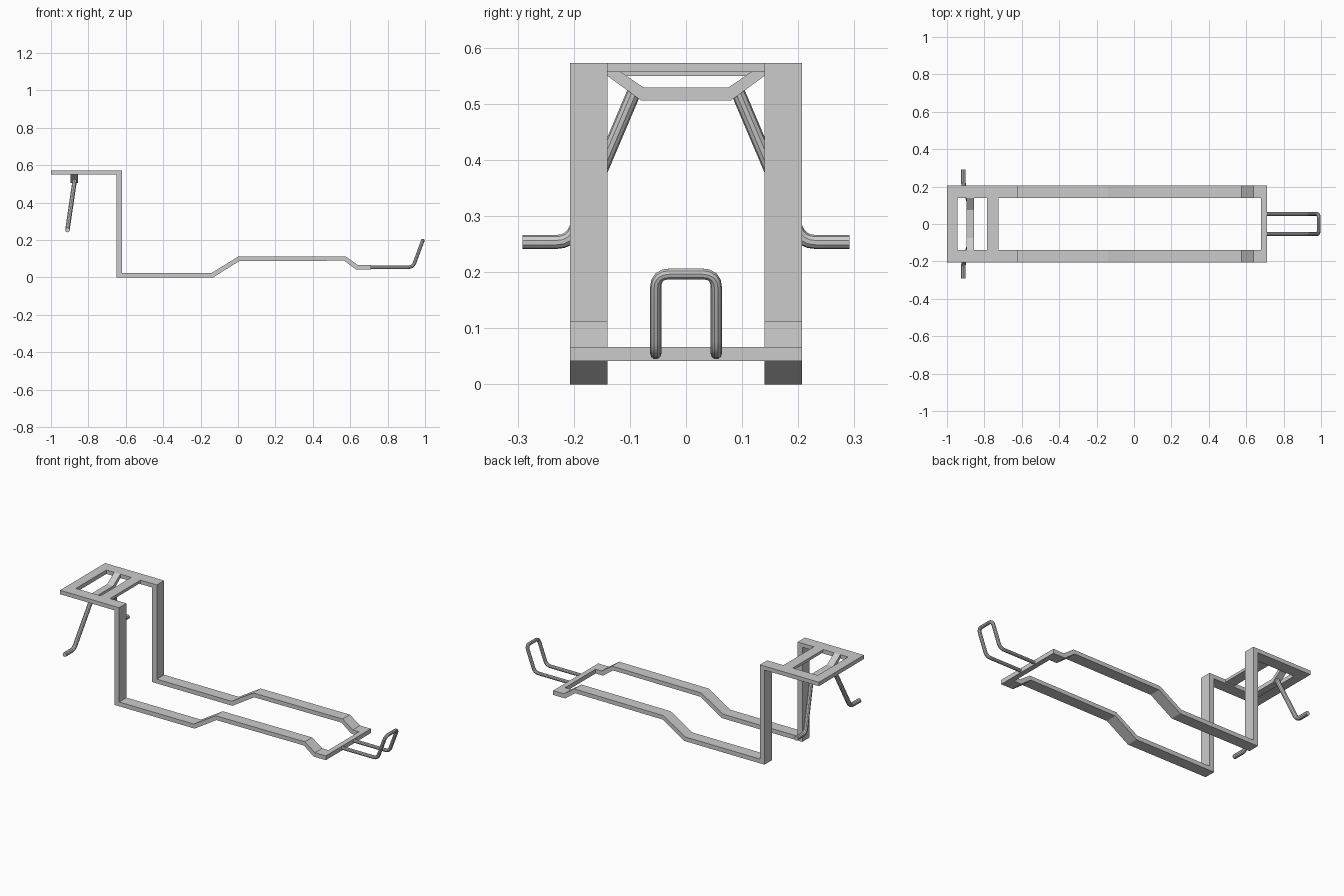
import bpy
from mathutils import Vector

if "Cube" in bpy.data.objects:
    bpy.data.objects.remove(bpy.data.objects["Cube"])


def add_object(name, data):
    ob = bpy.data.objects.new(name, data)
    bpy.context.collection.objects.link(ob)
    return ob


def prism(name, profile, axis, lo, hi):
    """Extrude a closed 2D profile: axis 'y' uses (x, z), axis 'x' uses (y, z)."""
    place = (lambda a, b, t: (a, t, b)) if axis == 'y' else (lambda a, b, t: (t, a, b))
    n = len(profile)
    verts = [place(a, b, t) for t in (lo, hi) for a, b in profile]
    faces = [list(range(n)), list(range(2 * n - 1, n - 1, -1))]
    faces += [(i, i + n, (i + 1) % n + n, (i + 1) % n) for i in range(n)]
    me = bpy.data.meshes.new(name)
    me.from_pydata(verts, [], faces)
    ob = add_object(name, me)
    bpy.context.view_layer.objects.active = ob
    ob.select_set(True)
    bpy.ops.object.mode_set(mode='EDIT')
    bpy.ops.mesh.select_all(action='SELECT')
    bpy.ops.mesh.normals_make_consistent(inside=False)
    bpy.ops.object.mode_set(mode='OBJECT')
    ob.select_set(False)
    return ob


def rounded(points, r, steps=4):
    """Replace the inner corners of a path by small arcs."""
    pts = [Vector(p) for p in points]
    out = [pts[0]]
    for a, b, c in zip(pts, pts[1:], pts[2:]):
        p, q = b + (a - b).normalized() * r, b + (c - b).normalized() * r
        for i in range(steps + 1):
            t = i / steps
            out.append(p * (1 - t) ** 2 + b * 2 * t * (1 - t) + q * t * t)
    return out + [pts[-1]]


def tube(name, points, radius, bend):
    cu = bpy.data.curves.new(name, 'CURVE')
    cu.dimensions = '3D'
    cu.bevel_depth = radius
    cu.bevel_resolution = 3
    cu.use_fill_caps = True
    path = rounded(points, bend)
    sp = cu.splines.new('POLY')
    sp.points.add(len(path) - 1)
    for sp_point, p in zip(sp.points, path):
        sp_point.co = (*p, 1)
    ob = add_object(name, cu)
    bpy.context.view_layer.objects.active = ob
    ob.select_set(True)
    bpy.ops.object.convert(target='MESH')
    bpy.ops.object.shade_smooth_by_angle()
    bpy.context.object.select_set(False)


# side rails: top arm, post, low run, raised run and tail in one bent strip
rail = [(-1, .573), (-.62, .573), (-.62, .025), (-.14, .025), (0, .111),
        (.575, .113), (.64, .067), (.71, .067), (.71, .042), (.632, .042),
        (.568, .09), (.006, .087), (-.134, 0), (-.65, 0), (-.65, .55), (-1, .55)]
prism("rail_right", rail, 'y', -.207, -.14)
prism("rail_left", rail, 'y', .14, .207)


# cross members between the rails
def cross_bar(name, x0, x1, z0, z1):
    prism(name, [(x0, z0), (x1, z0), (x1, z1), (x0, z1)], 'y', -.14, .14)


cross_bar("top_end_bar", -1, -.945, .55, .573)
cross_bar("top_inner_bar", -.785, -.725, .557, .573)
cross_bar("tail_bar", .68, .71, .042, .067)

# dropped hanger bar under the top frame
hanger = [(-.14, .573), (-.14, .55), (-.08, .506), (.08, .506), (.14, .55),
          (.14, .573), (.075, .529), (-.075, .529)]
prism("hanger_bar", hanger, 'x', -.895, -.855)

# pegs that hang down and turn outwards
for side, s in (("left", 1), ("right", -1)):
    tube("peg_" + side, [(-.872, s * .09, .527), (-.912, s * .206, .254),
                         (-.912, s * .291, .254)], .0125, .025)

# bent loop handle at the tail
tube("tail_handle", [(.70, -.054, .055), (.935, -.054, .055), (.988, -.054, .197),
                     (.988, .054, .197), (.935, .054, .055), (.70, .054, .055)],
     .01, .025)
